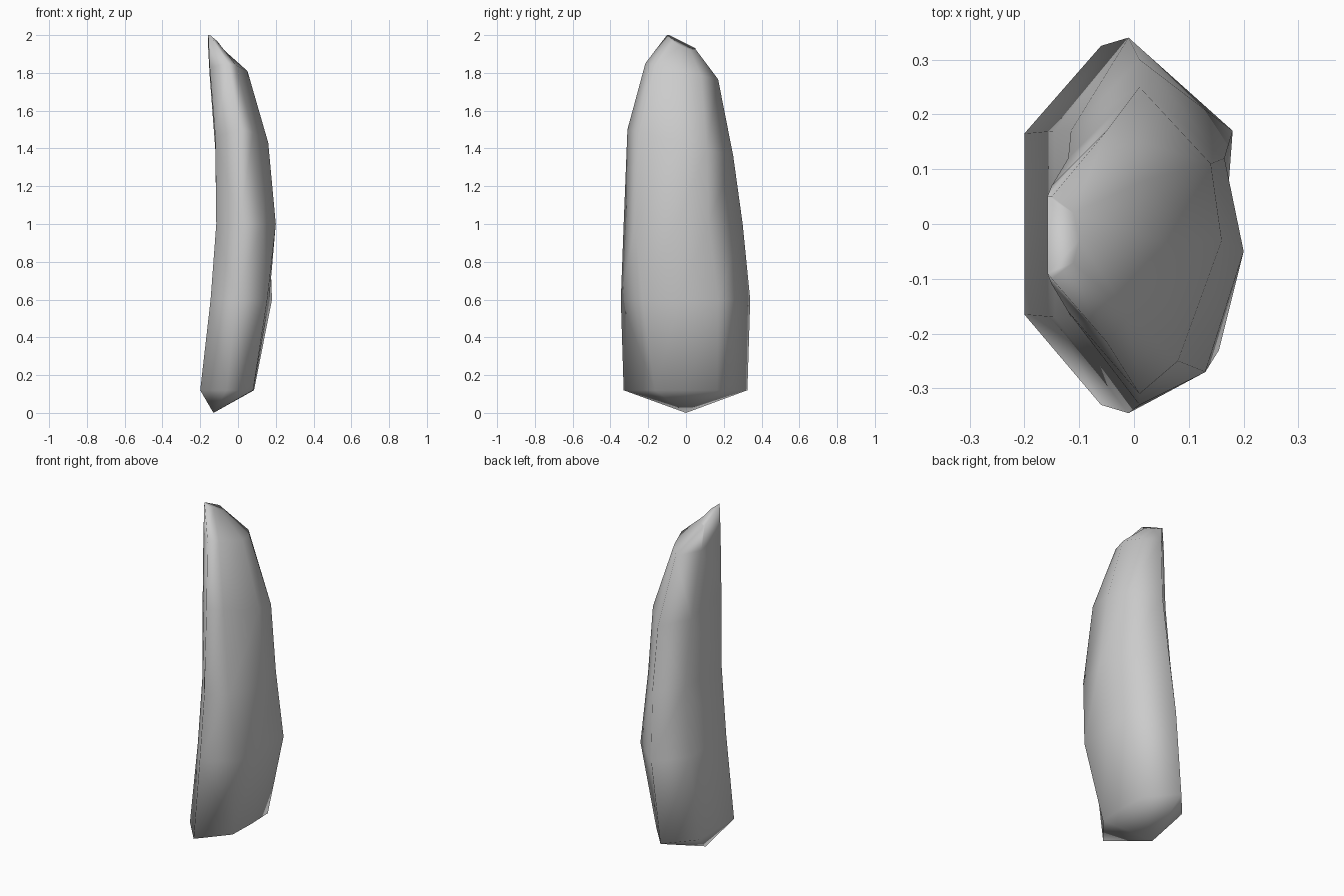
import bpy, bmesh, math

if "Cube" in bpy.data.objects:
    bpy.data.objects.remove(bpy.data.objects["Cube"])

# Cross-sections of a curved, chipped stone slab, from base to tip:
# z, left x, left half-width, ridge x, front y, back y,
# right face x (front, middle, back), right face y (front, middle, back), tilt along y, tilt along x
stations = [
    (0.12, -0.20, 0.165, -0.06, -0.33, 0.325, 0.08, 0.085, 0.08, -0.165, 0.00, 0.165, 0.0, 0.0),
    (0.60, -0.145, 0.17, -0.01, -0.345, 0.34, 0.155, 0.165, 0.18, -0.23, -0.03, 0.17, 0.0, 0.0),
    (1.00, -0.115, 0.17, 0.01, -0.33, 0.30, 0.13, 0.20, 0.165, -0.27, -0.05, 0.12, 0.0, 0.0),
    (1.43, -0.12, 0.14, 0.01, -0.31, 0.25, 0.08, 0.16, 0.14, -0.25, -0.03, 0.11, -0.25, 0.0),
    (1.81, -0.150, 0.09, -0.05, -0.215, 0.17, -0.01, 0.05, 0.02, -0.165, -0.03, 0.08, -0.22, 0.0),
    (1.97, -0.158, 0.07, -0.15, -0.10, 0.05, -0.11, -0.10, -0.11, -0.07, -0.03, 0.02, -0.5, -0.45),
]

bm = bmesh.new()
rings = []
for z, xl, w, xm, yf, yb, xa, xr, xb, ya, ym, yc, ty, tx in stations:
    cy = -0.02 if z > 1.2 else 0.0
    outline = [(xl, cy - w), (xm, yf), (xa, ya), (xr, ym), (xb, yc), (xm, yb), (xl, cy + w)]
    rings.append([bm.verts.new((x, y, z + ty * (y + 0.03) + tx * (x - xl)))
                  for x, y in outline])

# Walls between sections
n = len(rings[0])
for a, b in zip(rings, rings[1:]):
    for i in range(n):
        j = (i + 1) % n
        bm.faces.new((a[i], a[j], b[j], b[i]))

# Blunt pointed base and bevelled tip
base = bm.verts.new((-0.13, 0.0, 0.0))
for i in range(n):
    bm.faces.new((base, rings[0][(i + 1) % n], rings[0][i]))
bm.faces.new(rings[-1])

bmesh.ops.triangulate(bm, faces=bm.faces[:])
bmesh.ops.recalc_face_normals(bm, faces=bm.faces[:])
mesh = bpy.data.meshes.new("stone_slab")
bm.to_mesh(mesh)
bm.free()
slab = bpy.data.objects.new("stone_slab", mesh)
bpy.context.collection.objects.link(slab)

# Soft shading over all the worn edges
bpy.context.view_layer.objects.active = slab
slab.select_set(True)
bpy.ops.object.shade_smooth_by_angle(angle=math.radians(120))
